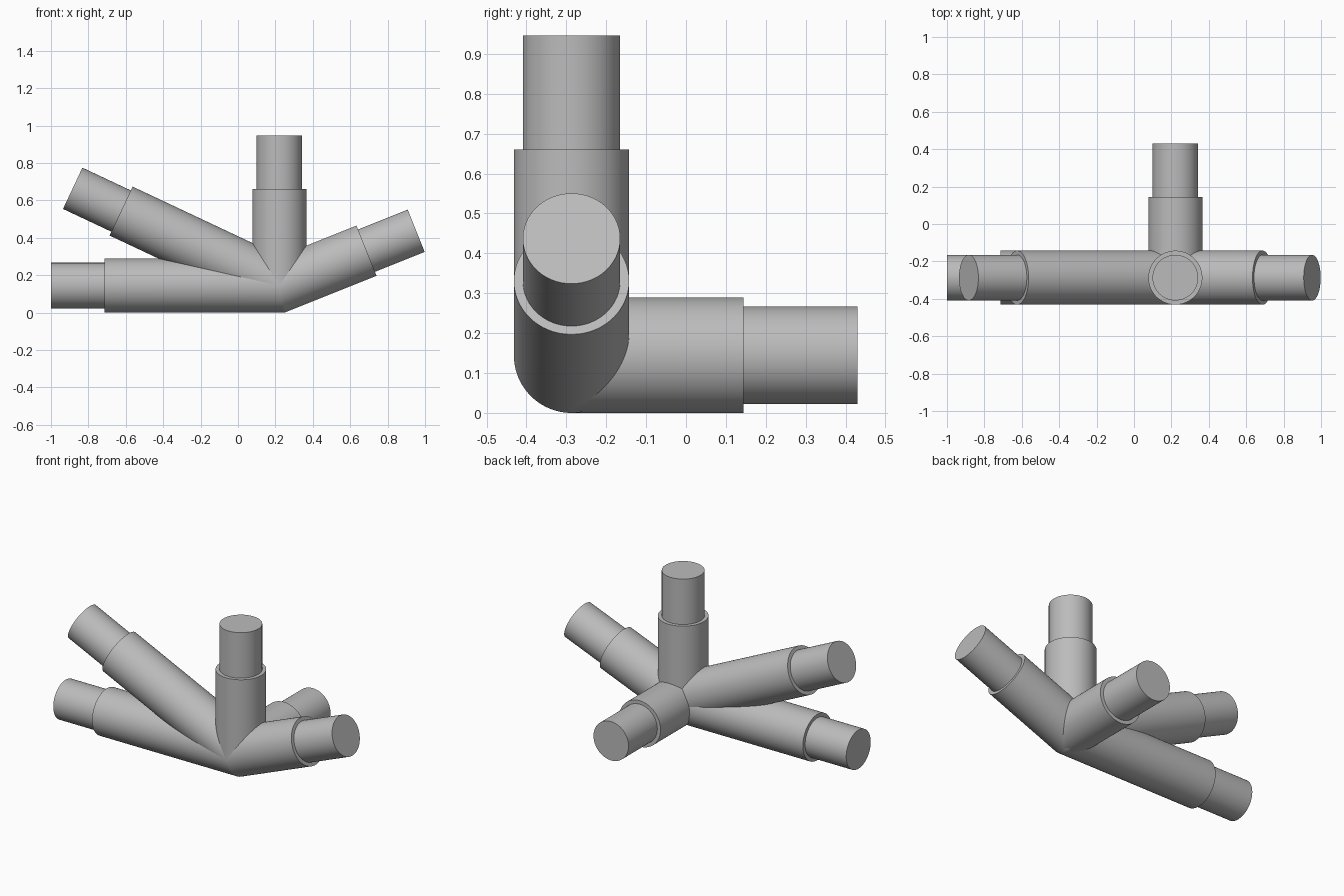
import bpy
import bmesh
import math
from mathutils import Matrix, Vector

cube = bpy.data.objects.get("Cube")
if cube:
    bpy.data.objects.remove(cube, do_unlink=True)

HUB = Vector((0.221, -0.287, 0.1445))
SLEEVE_R, PLUG_R, PLUG_LEN = 0.1445, 0.122, 0.286
SEGMENTS = 96

grey = bpy.data.materials.new("grey")
grey.use_nodes = True
grey.diffuse_color = (0.5, 0.5, 0.5, 1)
grey.node_tree.nodes["Principled BSDF"].inputs["Base Color"].default_value = (0.5, 0.5, 0.5, 1)


def cylinder(name, axis, start, end, radius, mitre=None):
    """Capped cylinder along axis from the hub; mitre is an optional start plane normal."""
    bm = bmesh.new()
    bmesh.ops.create_cone(bm, cap_ends=True, segments=SEGMENTS,
                          radius1=radius, radius2=radius, depth=end - start)
    base = [v for v in bm.verts if v.co.z < 0]
    turn = Vector((0, 0, 1)).rotation_difference(axis).to_matrix().to_4x4()
    bm.transform(turn @ Matrix.Translation((0, 0, (start + end) / 2)))
    if mitre:
        # Slide the start ring along the axis onto the joint plane
        for v in base:
            v.co -= axis * (v.co.dot(mitre) / axis.dot(mitre))
    bm.transform(Matrix.Translation(HUB))
    mesh = bpy.data.meshes.new(name)
    bm.to_mesh(mesh)
    bm.free()
    mesh.materials.append(grey)
    obj = bpy.data.objects.new(name, mesh)
    bpy.context.collection.objects.link(obj)
    bpy.ops.object.select_all(action='DESELECT')
    obj.select_set(True)
    bpy.context.view_layer.objects.active = obj
    bpy.ops.object.shade_smooth_by_angle(angle=math.radians(30))


def slope(degrees):
    a = math.radians(degrees)
    return Vector((math.cos(a), 0, math.sin(a)))


# The level arm and the left arm meet in a mitred elbow
level, left = slope(180), slope(21.8)
elbow = (level - left).normalized()

arms = [
    ("level_arm", level, 0.935, elbow),
    ("raised_arm", slope(180 - 25.2), 0.935, None),
    ("left_arm", left, 0.502, elbow),
    ("upright_arm", slope(90), 0.516, None),
    ("back_arm", Vector((0, 1, 0)), 0.431, None),
]

# Each arm is a wide sleeve with a narrower plug at its end
for name, axis, length, mitre in arms:
    cylinder(name + "_sleeve", axis, 0, length, SLEEVE_R, mitre)
    cylinder(name + "_plug", axis, length - 0.05, length + PLUG_LEN, PLUG_R)
